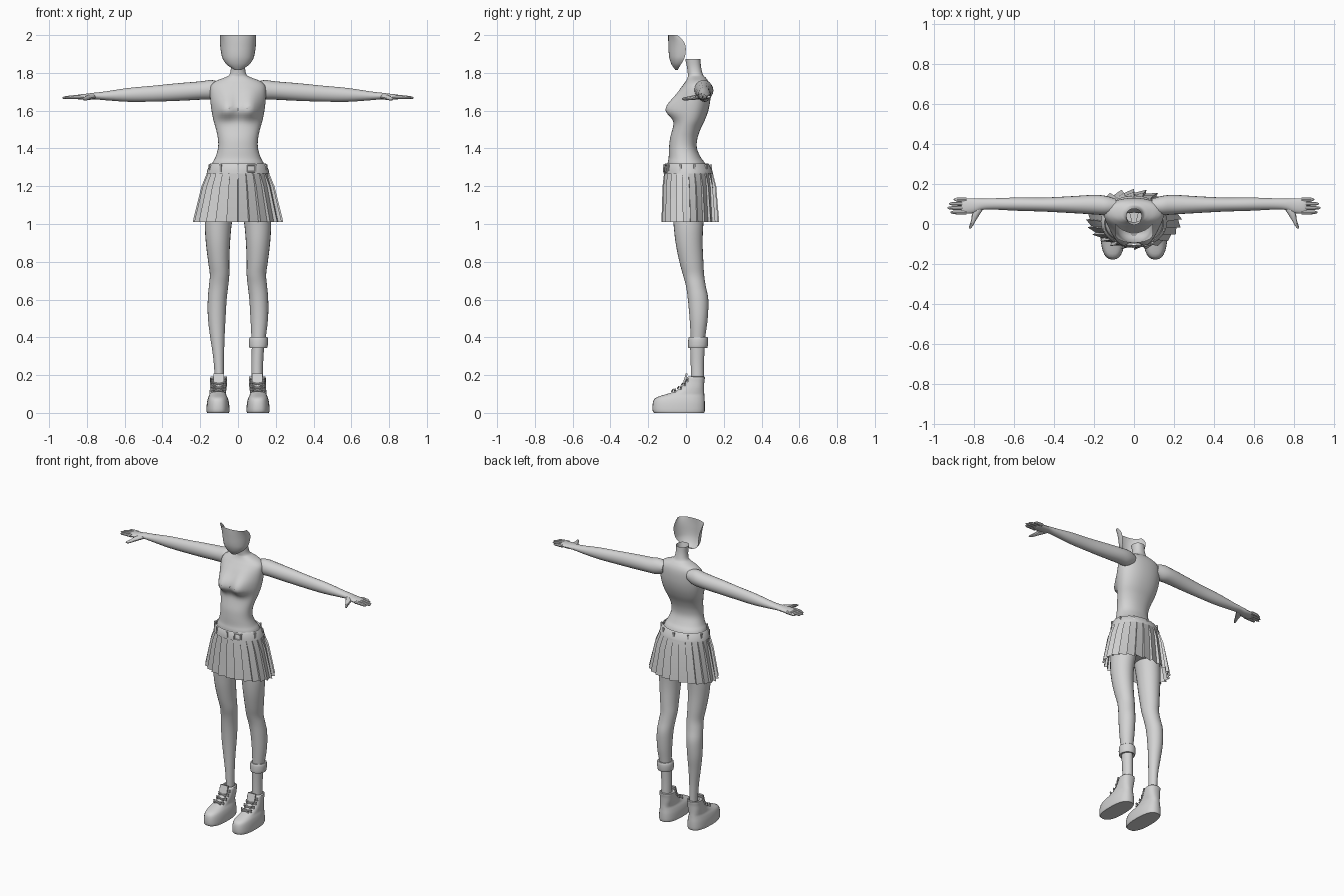
import bpy, bmesh, math
from mathutils import Matrix, Vector

grey = bpy.data.materials.new("light_grey")
grey.diffuse_color = (0.65, 0.65, 0.65, 1)


def finish(name, bm):
    bmesh.ops.recalc_face_normals(bm, faces=bm.faces)
    me = bpy.data.meshes.new(name)
    bm.to_mesh(me)
    bm.free()
    me.materials.append(grey)
    ob = bpy.data.objects.new(name, me)
    bpy.context.collection.objects.link(ob)
    return ob


def refine(rows, n):
    """Catmull-Rom interpolation of section rows."""
    out = []
    for i in range(len(rows) - 1):
        p = [rows[max(i - 1, 0)], rows[i], rows[i + 1], rows[min(i + 2, len(rows) - 1)]]
        for k in range(n):
            t = k / n
            out.append([0.5 * (2 * b + (c - a) * t + (2 * a - 5 * b + 4 * c - d) * t * t
                               + (3 * b - a - 3 * c + d) * t ** 3) for a, b, c, d in zip(*p)])
    return out + [list(rows[-1])]


def loft(name, rows, axis="z", side=1, seg=20, sub=4, caps=(True, True), power=2.0, warp=None):
    """Rows are (position, min1, max1, min2, max2) along the chosen axis."""
    bm = bmesh.new()
    rings = []
    for t, a0, a1, b0, b1 in refine(rows, sub):
        ring = []
        for k in range(seg):
            ang = 2 * math.pi * k / seg
            c, s = math.cos(ang), math.sin(ang)
            a = (a0 + a1) / 2 + (a1 - a0) / 2 * math.copysign(abs(c) ** (2 / power), c)
            b = (b0 + b1) / 2 + (b1 - b0) / 2 * math.copysign(abs(s) ** (2 / power), s)
            co = {"x": (t, a, b), "y": (a, t, b), "z": (a, b, t)}[axis]
            if warp:
                co = warp(*co)
            ring.append(bm.verts.new((co[0] * side, co[1], co[2])))
        rings.append(ring)
    for r, q in zip(rings, rings[1:]):
        for k in range(seg):
            m = (k + 1) % seg
            bm.faces.new((r[k], r[m], q[m], q[k]))
    for cap, ring in zip(caps, (rings[0], rings[-1])):
        if cap:
            bm.faces.new(ring)
    return finish(name, bm)


def box(name, loc, size, rot=None):
    bm = bmesh.new()
    m = Matrix.Translation(loc) @ (rot or Matrix()) @ Matrix.Diagonal((*size, 1))
    bmesh.ops.create_cube(bm, size=1, matrix=m)
    return finish(name, bm)


def rod(name, p, q, r):
    p, q = Vector(p), Vector(q)
    bm = bmesh.new()
    m = Matrix.Translation((p + q) / 2) @ (q - p).to_track_quat("Z", "Y").to_matrix().to_4x4()
    bmesh.ops.create_cone(bm, cap_ends=True, segments=6, radius1=r, radius2=r,
                          depth=(q - p).length, matrix=m)
    return finish(name, bm)


# Torso and neck, with the bust swelling out of the front
def bust(x, y, z):
    if y < 0.03:
        h = 0.075 if z > 1.6 else 0.05
        g = sum(math.exp(-((x - s * 0.06) / 0.055) ** 2) for s in (-1, 1))
        y -= 0.064 * g * math.exp(-((z - 1.605) / h) ** 2) * min(1, (0.03 - y) / 0.05)
    return x, y, z


torso_rows = [(z, -w, w, f, b) for z, w, f, b in [
    (1.08, .16, -.08, .12), (1.2, .16, -.095, .125), (1.31, .14, -.098, .105),
    (1.35, .121, -.092, .08), (1.4, .106, -.09, .058), (1.45, .106, -.085, .06),
    (1.5, .116, -.072, .076), (1.55, .13, -.056, .1), (1.6, .14, -.05, .118),
    (1.65, .146, -.045, .128), (1.7, .148, -.033, .13), (1.735, .142, -.015, .126),
    (1.758, .115, .0, .117), (1.775, .072, .008, .104), (1.79, .046, .01, .09),
    (1.83, .037, .005, .08), (1.873, .039, -.004, .076)]]
loft("torso", torso_rows, seg=40, caps=(True, False), power=2.2, warp=bust)

# Face shell, open at the top and back
bm = bmesh.new()
prev = None
for z, w, f, b in refine([(1.815, .016, -.056, -.044), (1.84, .055, -.074, -.03),
                          (1.87, .079, -.086, -.012), (1.9, .088, -.091, -.003),
                          (1.94, .094, -.093, -.002), (1.97, .096, -.094, -.015),
                          (2.0, .095, -.094, -.045)], 3):
    ring = []
    for k in range(25):
        a = math.pi * k / 24
        ring.append(bm.verts.new((-w * math.cos(a), b + (f - b) * math.sin(a) ** 0.85, z)))
    if prev:
        for k in range(24):
            bm.faces.new((prev[k], prev[k + 1], ring[k + 1], ring[k]))
    else:
        bm.faces.new(ring)
    prev = ring
finish("face", bm)

for side, tag in ((-1, "right"), (1, "left")):
    # Arm and palm
    loft("arm_" + tag, [
        (.09, .055, .125, 1.68, 1.75), (.14, .045, .14, 1.66, 1.762), (.2, .048, .145, 1.658, 1.755),
        (.32, .055, .138, 1.652, 1.745), (.45, .062, .132, 1.648, 1.732), (.58, .066, .132, 1.647, 1.72),
        (.7, .072, .128, 1.655, 1.702), (.76, .07, .126, 1.66, 1.695), (.8, .055, .127, 1.658, 1.69),
        (.845, .052, .127, 1.66, 1.685), (.86, .058, .122, 1.664, 1.68)], "x", side)
    # Fingers and thumb
    for i, (y, tip) in enumerate(((.122, .90), (.101, .922), (.08, .93), (.058, .915))):
        loft(f"finger_{i + 1}_{tag}", [
            (.835, y - .011, y + .011, 1.662, 1.684), (.88, y - .01, y + .01, 1.662, 1.681),
            (tip - .012, y - .008, y + .008, 1.661, 1.676), (tip, y - .003, y + .003, 1.665, 1.67)],
            "x", side, 8, 2)
    loft("thumb_" + tag, [
        (.085, .745, .79, 1.662, 1.688), (.05, .768, .808, 1.657, 1.684), (.02, .787, .812, 1.655, 1.677),
        (-.01, .804, .822, 1.654, 1.671), (-.022, .815, .823, 1.659, 1.666)], "y", side, 10, 2)
    # Leg
    loft("leg_" + tag, [
        (1.12, .012, .165, -.075, .105), (1.0, .033, .175, -.066, .092), (.9, .042, .17, -.055, .088),
        (.8, .046, .158, -.035, .092), (.73, .046, .149, -.016, .096), (.67, .052, .154, 0, .105),
        (.6, .06, .16, .01, .118), (.5, .066, .159, .019, .115), (.4, .071, .147, .025, .102),
        (.3, .074, .132, .028, .093), (.2, .075, .124, .03, .09), (.12, .075, .124, .03, .09)],
        "z", side, 24)
    # Shoe: rounded toe box rising into the ankle collar
    loft("shoe_" + tag, [
        (0, .048, .164, -.17, .096), (.012, .045, .167, -.177, .1), (.05, .047, .165, -.176, .1),
        (.078, .054, .159, -.163, .098), (.096, .062, .152, -.115, .097), (.112, .063, .15, -.065, .096),
        (.135, .06, .149, -.026, .096), (.165, .058, .147, -.004, .097), (.19, .058, .146, .008, .1),
        (.192, .07, .134, .024, .09), (.17, .074, .13, .03, .088)], "z", side, 28, 3, power=2.5)
    # Tongue and crossed laces
    box("tongue_" + tag, (side * .103, -.004, .182), (.056, .01, .055), Matrix.Rotation(-.3, 4, "X"))
    for i, (y, z) in enumerate(((-.07, .119), (-.04, .134), (-.018, .153), (-.004, .174))):
        for d in (-1, 1):
            rod(f"lace_{i}_{tag}", (side * .103 - .038, y + .012, z - .006 * d),
                (side * .103 + .038, y + .012, z + .006 * d), .005)
            rod(f"lace_front_{i}_{tag}", (side * .103 - .026 * d, y - .005, z - .005),
                (side * .103 + .026 * d, y + .003, z + .006), .004)

# Rolled sock on one leg only
loft("sock", [(.17, .071, .132, .026, .095), (.26, .071, .133, .025, .095),
              (.345, .073, .138, .022, .099)], seg=24, caps=(False, False))
loft("sock_cuff", [(.345, .07, .14, .022, .102), (.343, .061, .154, .013, .112),
                   (.36, .058, .158, .011, .116), (.388, .058, .159, .012, .117),
                   (.402, .064, .155, .016, .113), (.4, .072, .146, .026, .102)],
     seg=24, sub=2, caps=(False, False))

# Pleated skirt: stepped panels that flare towards the hem
bm = bmesh.new()
pleats, prev = 24, None
for z, rx, f, b, d in ((1.28, .158, -.113, .138, .002), (1.2, .186, -.117, .153, .007),
                       (1.01, .23, -.12, .166, .010)):
    ring = []
    for i in range(pleats):
        for frac, off in ((0, d), (.97, -d)):
            a = 2 * math.pi * (i + frac) / pleats
            ring.append(bm.verts.new(((rx + off) * math.cos(a),
                                      (f + b) / 2 + ((b - f) / 2 + off) * math.sin(a), z)))
    if prev:
        for k in range(len(ring)):
            m = (k + 1) % len(ring)
            bm.faces.new((prev[k], prev[m], ring[m], ring[k]))
    prev = ring
finish("skirt", bm)

# Waistband with loops and a buckle
loft("waistband", [(1.268, -.166, .166, -.119, .142), (1.282, -.163, .163, -.118, .14),
                   (1.316, -.151, .151, -.113, .122), (1.321, -.147, .147, -.109, .118),
                   (1.3, -.143, .143, -.104, .11)], seg=40, sub=1, caps=(False, False))
for i in range(10):
    a = 2 * math.pi * (i + .5) / 10
    box(f"belt_loop_{i + 1}", (.157 * math.cos(a), .008 + .124 * math.sin(a), 1.295),
        (.009, .012, .04), Matrix.Rotation(a, 4, "Z"))
for dx in (-.02, .02):
    rod("buckle_side", (.07 + dx, -.106 + dx * .25, 1.276), (.07 + dx, -.104 + dx * .25, 1.312), .004)
for z in (1.276, 1.312):
    rod("buckle_bar", (.05, -.111, z), (.09, -.101, z), .004)

# Smooth shading with crisp edges
for ob in bpy.context.collection.objects:
    ob.select_set(True)
    bpy.context.view_layer.objects.active = ob
bpy.ops.object.shade_smooth_by_angle(angle=math.radians(35))
